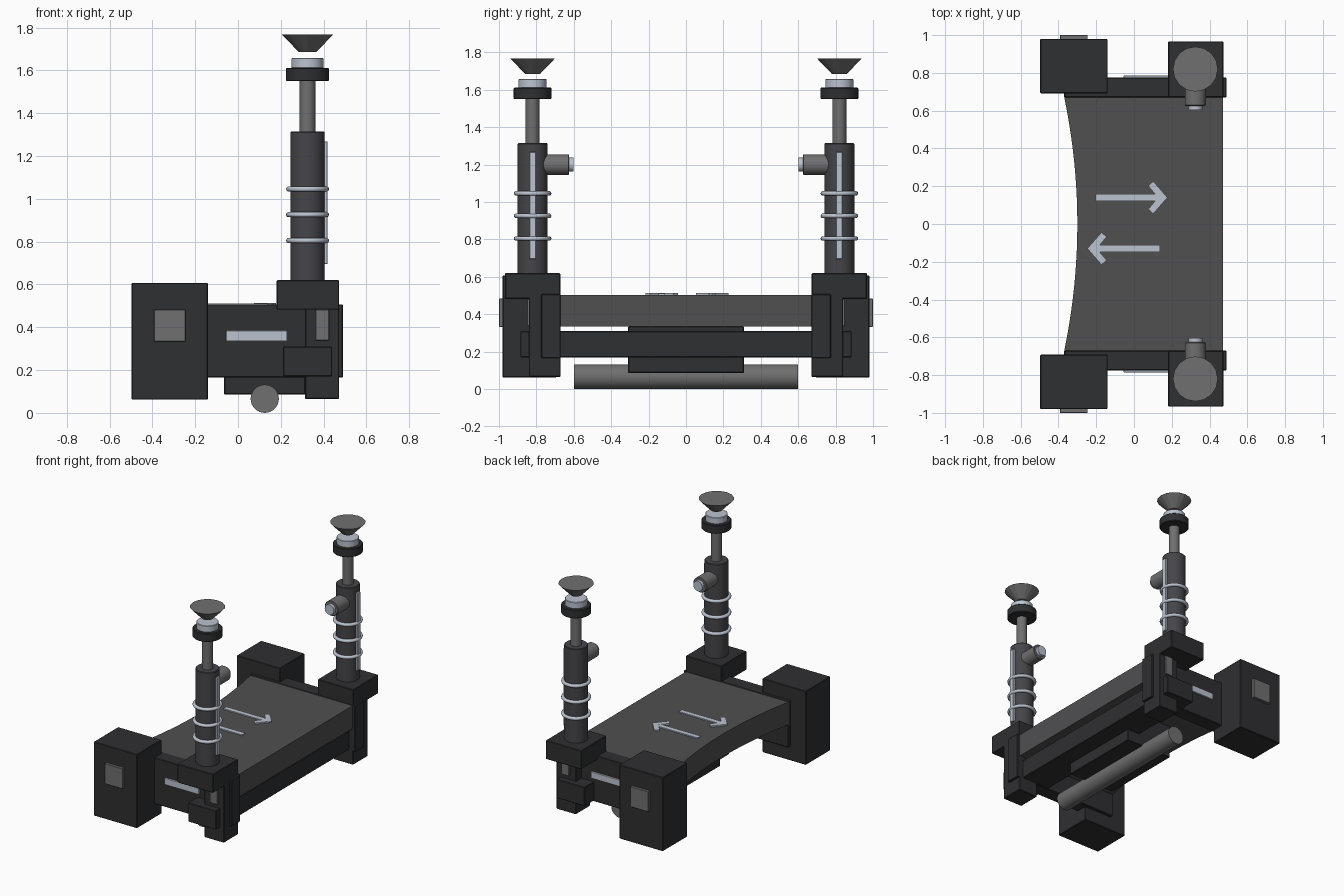
import bpy, bmesh, math
from mathutils import Matrix

if "Cube" in bpy.data.objects:
    bpy.data.objects.remove(bpy.data.objects["Cube"])


def mat(name, c):
    m = bpy.data.materials.new(name)
    m.diffuse_color = (*c, 1)
    m.use_nodes = True
    m.node_tree.nodes["Principled BSDF"].inputs["Base Color"].default_value = m.diffuse_color
    return m


DARK = mat("dark_rubber", (0.028, 0.029, 0.031))
DECK = mat("deck_grey", (0.08, 0.08, 0.083))
POST = mat("post_grey", (0.06, 0.06, 0.068))
METAL = mat("metal", (0.16, 0.16, 0.16))
LIGHT = mat("light_trim", (0.5, 0.55, 0.63))


def finish(name, bm, m, bevel=0.0, smooth=False):
    bmesh.ops.recalc_face_normals(bm, faces=bm.faces)
    me = bpy.data.meshes.new(name)
    bm.to_mesh(me)
    bm.free()
    me.materials.append(m)
    ob = bpy.data.objects.new(name, me)
    bpy.context.collection.objects.link(ob)
    if bevel:
        b = ob.modifiers.new("bevel", 'BEVEL')
        b.width, b.segments, b.limit_method = bevel, 1, 'ANGLE'
    if smooth:
        bpy.ops.object.select_all(action='DESELECT')
        ob.select_set(True)
        bpy.context.view_layer.objects.active = ob
        bpy.ops.object.shade_smooth_by_angle(angle=math.radians(35))
    return ob


def box(name, x, y, z, m, bevel=0.004):
    """Box from (min, max) ranges; y order may be mirrored."""
    bm = bmesh.new()
    bmesh.ops.create_cube(bm, size=1)
    for v in bm.verts:
        v.co = [r[0] + (r[1] - r[0]) * (c + 0.5) for r, c in zip((x, y, z), v.co)]
    return finish(name, bm, m, bevel)


def cyl(name, c, r1, r2, depth, m, along_y=False, sides=32, bevel=0.0):
    bm = bmesh.new()
    bmesh.ops.create_cone(bm, cap_ends=True, segments=sides, radius1=r1, radius2=r2, depth=depth)
    if along_y:
        bm.transform(Matrix.Rotation(math.pi / 2, 4, 'X'))
    bm.transform(Matrix.Translation(c))
    return finish(name, bm, m, bevel, sides > 20)


def ring(name, c, major, minor, m):
    bpy.ops.mesh.primitive_torus_add(location=c, major_radius=major, minor_radius=minor,
                                     major_segments=32, minor_segments=10)
    ob = bpy.context.object
    ob.name = name
    ob.data.materials.append(m)
    bpy.ops.object.shade_smooth()


def prism(name, pts, z0, z1, m, bevel=0.0):
    bm = bmesh.new()
    f = bm.faces.new([bm.verts.new((x, y, z0)) for x, y in pts])
    top = bmesh.ops.extrude_face_region(bm, geom=[f])['geom']
    bmesh.ops.translate(bm, vec=(0, 0, z1 - z0),
                        verts=[v for v in top if isinstance(v, bmesh.types.BMVert)])
    return finish(name, bm, m, bevel)


# deck with a concave left edge
N = 20
arc = [(-0.30 - 0.07 * t * t, 0.675 * t) for t in (1 - 2 * i / N for i in range(N + 1))]
prism("deck", arc + [(0.47, -0.675), (0.47, 0.675)], 0.335, 0.503, DECK)

# underside: cross bar, mounting plate, roller
box("cross_bar", (0.21, 0.44), (-0.885, 0.885), (0.17, 0.31), DARK)
box("mounting_plate", (-0.065, 0.315), (-0.31, 0.31), (0.086, 0.335), DARK)
cyl("roller", (0.125, 0, 0.066), 0.066, 0.066, 1.2, METAL, True)

# direction arrows on the deck
for name, d, tip, tail, y in (("right", 1, 0.165, -0.205, 0.14), ("left", -1, -0.235, 0.137, -0.13)):
    w = 0.018
    prism(f"arrow_shaft_{name}", [(tail, y - w), (tip, y - w), (tip, y + w), (tail, y + w)],
          0.50, 0.511, LIGHT)
    a, b = tip + d * 0.012, tip - d * 0.038
    prism(f"arrow_head_{name}",
          [(a, y), (a - d * 0.075, y + 0.086), (a - d * 0.102, y + 0.062), (b, y),
           (a - d * 0.102, y - 0.062), (a - d * 0.075, y - 0.086)], 0.50, 0.513, LIGHT)

PX, PY = 0.325, 0.82
for s, side in ((-1, "front"), (1, "back")):
    def Y(a, b):
        return tuple(sorted((s * a, s * b)))

    # side frame, end block, leg
    box(f"{side}_side_frame", (-0.37, 0.49), Y(0.67, 0.775), (0.165, 0.507), DARK)
    box(f"{side}_frame_trim", (-0.055, 0.23), Y(0.765, 0.785), (0.335, 0.385), LIGHT, 0.002)
    box(f"{side}_end_block", (-0.497, -0.14), Y(0.692, 0.98), (0.062, 0.608), DARK)
    box(f"{side}_end_plate", (-0.392, -0.245), Y(0.97, 1.0), (0.333, 0.483), METAL, 0.002)
    box(f"{side}_leg", (0.313, 0.473), Y(0.67, 0.84), (0.065, 0.50), DARK)
    box(f"{side}_leg_plate", (0.363, 0.425), Y(0.83, 0.85), (0.338, 0.482), METAL, 0.002)
    box(f"{side}_post_base", (0.18, 0.473), Y(0.672, 0.967), (0.482, 0.62), DARK)

    # post stack
    y = s * PY

    def up(part, z0, z1, r1, r2, m, sides=32, bevel=0.0):
        cyl(f"{side}_{part}", (PX, y, (z0 + z1) / 2), r1, r2, z1 - z0, m, False, sides, bevel)

    up("post", 0.61, 1.315, 0.08, 0.08, POST, bevel=0.004)
    up("rod", 1.31, 1.56, 0.037, 0.037, METAL)
    up("collar", 1.55, 1.612, 0.101, 0.101, DARK, bevel=0.004)
    up("collar_light", 1.61, 1.658, 0.075, 0.075, LIGHT, bevel=0.003)
    up("top_cup", 1.685, 1.767, 0.04, 0.119, METAL, sides=16)
    for i, z in enumerate((0.805, 0.926, 1.046)):
        ring(f"{side}_post_ring_{i + 1}", (PX, y, z), 0.088, 0.0125, LIGHT)
    box(f"{side}_post_strip", (0.395, 0.418), Y(PY - 0.017, PY + 0.017), (0.695, 1.268), LIGHT, 0.002)

    # inward-facing knob
    cyl(f"{side}_knob", (PX, s * 0.695, 1.2), 0.055, 0.055, 0.14, METAL, True, bevel=0.004)
    cyl(f"{side}_knob_tip", (PX, s * 0.62, 1.2), 0.037, 0.037, 0.035, LIGHT, True)
